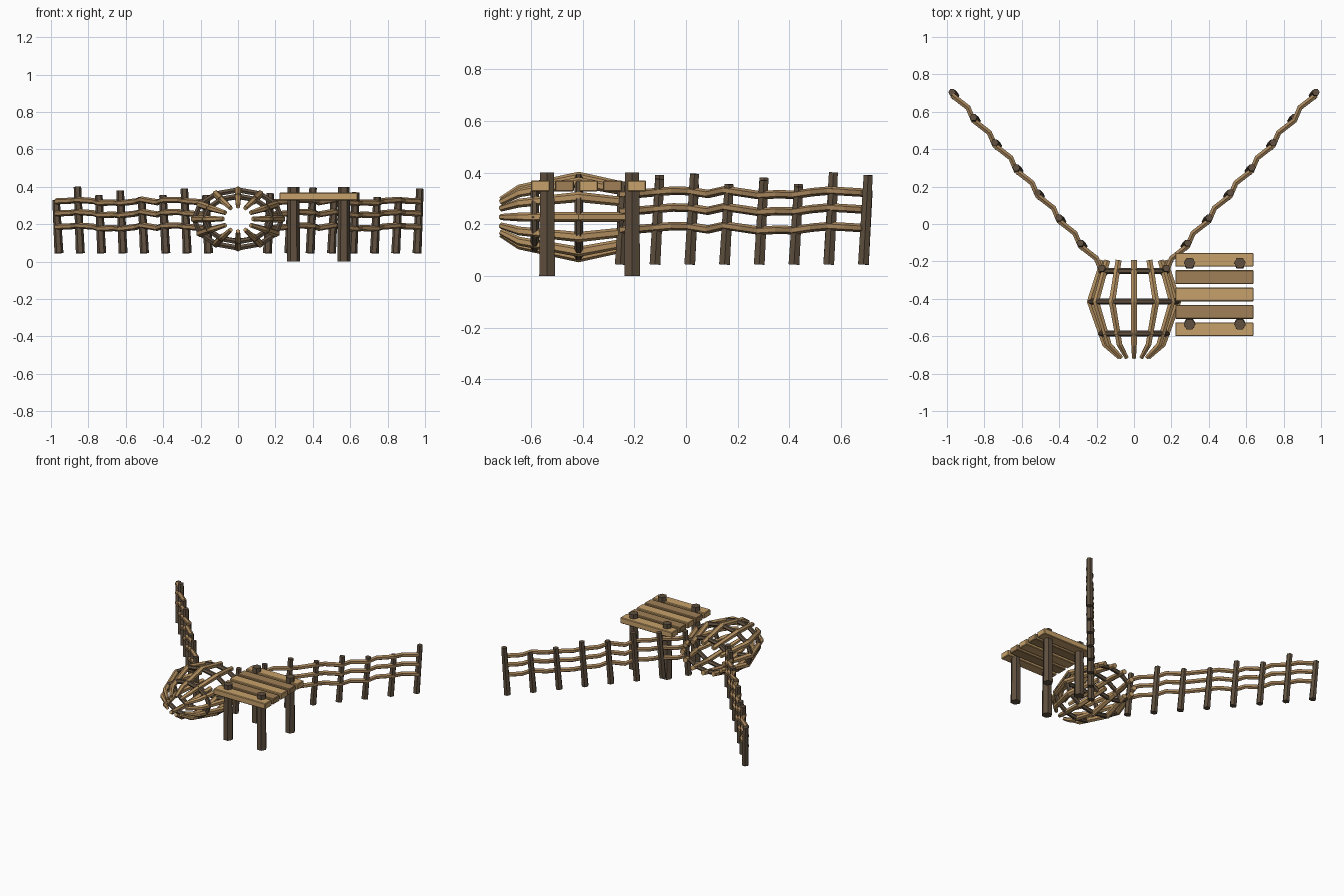
import bpy, bmesh, math
from mathutils import Vector

if "Cube" in bpy.data.objects:
    bpy.data.objects.remove(bpy.data.objects["Cube"], do_unlink=True)


def material(name, r, g, b):
    m = bpy.data.materials.new(name)
    m.use_nodes = True
    m.diffuse_color = (r, g, b, 1)
    bsdf = next(n for n in m.node_tree.nodes if n.type == "BSDF_PRINCIPLED")
    bsdf.inputs["Base Color"].default_value = (r, g, b, 1)
    bsdf.inputs["Roughness"].default_value = 0.9
    return m


light_wood = material("light plank wood", .57, .355, .145)
mid_wood = material("weathered plank wood", .35, .215, .092)
rib_wood = material("basket rib tan", .48, .295, .125)
rail_wood = material("fence rail brown", .38, .232, .105)
post_wood = material("dark post wood", .115, .08, .05)


def finish(name, bm, mat):
    bmesh.ops.recalc_face_normals(bm, faces=bm.faces)
    mesh = bpy.data.meshes.new(name)
    bm.to_mesh(mesh)
    bm.free()
    mesh.materials.append(mat)
    obj = bpy.data.objects.new(name, mesh)
    bpy.context.collection.objects.link(obj)
    return obj


def tube(name, points, radii, mat, sides=6, closed=False):
    """Sweep a polygon along a path, with one radius per point."""
    pts = [Vector(p) for p in points]
    n = len(pts)
    if not isinstance(radii, (list, tuple)):
        radii = [radii] * n
    bm = bmesh.new()
    rings = []
    for i, p in enumerate(pts):
        if closed:
            before, after = pts[i - 1], pts[(i + 1) % n]
        else:
            before, after = pts[max(i - 1, 0)], pts[min(i + 1, n - 1)]
        t = (after - before).normalized()
        ref = Vector((1, 0, 0)) if abs(t.z) > .9 else Vector((0, 0, 1))
        if closed:
            ref = Vector((0, 1, 0))
        u = (ref - t * ref.dot(t)).normalized()
        v = t.cross(u)
        angles = [math.tau * k / sides for k in range(sides)]
        rings.append([bm.verts.new(p + radii[i] * (u * math.cos(a) + v * math.sin(a)))
                      for a in angles])
    for i in range(n if closed else n - 1):
        a, b = rings[i], rings[(i + 1) % n]
        for k in range(sides):
            j = (k + 1) % sides
            bm.faces.new((a[k], a[j], b[j], b[k]))
    if not closed:
        bm.faces.new(rings[0])
        bm.faces.new(rings[-1])
    return finish(name, bm, mat)


def plank(name, center, size, mat):
    bm = bmesh.new()
    bmesh.ops.create_cube(bm, size=1)
    for v in bm.verts:
        v.co = Vector(c + s * o for c, s, o in zip(center, size, v.co))
    bmesh.ops.bevel(bm, geom=bm.edges[:], offset=.004, segments=1, affect="EDGES")
    return finish(name, bm, mat)


# Two fence wings: leaning posts with rails woven past them
outer, inner = Vector((.965, .695, 0)), Vector((.165, -.245, 0))
along = (inner - outer).normalized()
normal = Vector((-along.y, along.x, 0))
post_tops = {"left": (.39, .34, .345, .37, .355, .395, .375, .365),
             "right": (.33, .40, .355, .38, .345, .355, .39, .355)}
sway = (0, 4, 8, 2, -8, -6, -10, 0, 10, -5, 6, 8, 2, -4, -6)

for side, sign in (("left", 1), ("right", -1)):
    def flip(p):
        return Vector((p.x * sign, p.y, p.z))

    for i, top in enumerate(post_tops[side]):
        p = outer.lerp(inner, i / 7)
        lean = along * .012
        tube(f"{side}_fence_post_{i + 1}",
             [flip(p + lean + Vector((0, 0, .045))), flip(p - lean + Vector((0, 0, top)))],
             [.024, .020], post_wood)
    for r, height in enumerate((.185, .257, .322)):
        path = []
        for i, dz in enumerate(sway):
            # Rails pass in front of each post and bow back between posts
            odd = i % 2
            p = outer.lerp(inner, (i + .2 * odd) / 14)
            p = p + normal * (-.012 if odd else .010)
            path.append(flip(p + Vector((0, 0, height + dz * .001))))
        tube(f"{side}_fence_rail_{r + 1}", path, .0165, rail_wood)

# Basket trap: ribs around an oval barrel, drawn in at the mouth
CENTER_Z = .228
profile = ((-.195, .165, .108), (-.415, .235, .155),
           (-.645, .155, .108), (-.715, .078, .066))
RIBS = 12
for k in range(RIBS):
    a = math.tau * k / RIBS
    path = [(rx * math.cos(a), y, CENTER_Z + rz * math.sin(a)) for y, rx, rz in profile]
    tube(f"basket_rib_{k + 1}", path, [.018, .020, .017, .012], rib_wood)

# Hoops binding the ribs
for h, (y, rx, rz) in enumerate(((-.25, .182, .12), (-.415, .235, .155), (-.585, .178, .122))):
    ring = [(rx * math.cos(math.tau * k / 12), y, CENTER_Z + rz * math.sin(math.tau * k / 12))
            for k in range(12)]
    tube(f"basket_hoop_{h + 1}", ring, .016, post_wood, closed=True)

# Small platform of planks on four posts
for i in range(5):
    plank(f"platform_plank_{i + 1}", (.43, -.563 + i * .093, .348), (.418, .074, .042),
          light_wood if i % 2 == 0 else mid_wood)
for x in (.297, .566):
    for y in (-.537, -.208):
        end = "front" if y < -.4 else "back"
        where = "inner" if x < .4 else "outer"
        tube(f"platform_post_{end}_{where}", [(x, y, 0), (x, y, .40)], [.035, .031], post_wood)
